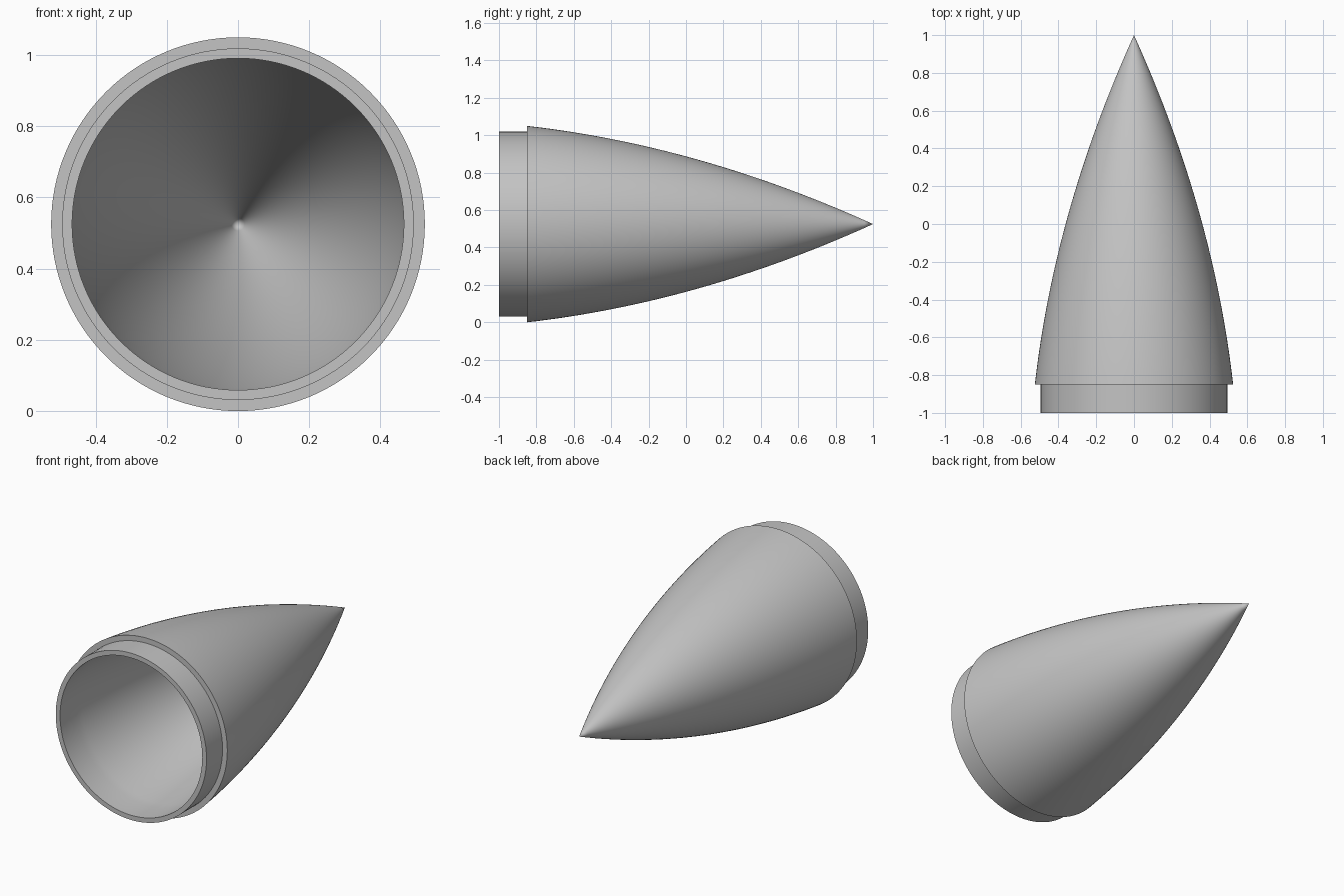
import bpy
import bmesh
import math
from mathutils import Vector

if "Cube" in bpy.data.objects:
    bpy.data.objects.remove(bpy.data.objects["Cube"], do_unlink=True)

RADIUS = 0.525
SHOULDER = 0.494
BORE = 0.466
FRONT, STEP, TIP = -1.0, -0.85, 1.0
SEGMENTS = 128
RINGS = 40


def parabola(base_radius, tip):
    """Blunt-free nose curve from the step to the tip, as (radius, y)."""
    points = []
    for i in range(RINGS + 1):
        t = i / RINGS
        x = 1 - t
        radius = base_radius * (2 * x - 0.75 * x * x) / 1.25
        points.append((radius, STEP + (tip - STEP) * t))
    return points


grey = bpy.data.materials.new("light grey")
grey.use_nodes = True
colour = (0.55, 0.55, 0.55, 1)
grey.diffuse_color = colour
grey.node_tree.nodes["Principled BSDF"].inputs["Base Color"].default_value = colour

# Wall section: outer curve from the tip, shoulder, open rim, bore, inner curve
profile = list(reversed(parabola(RADIUS, TIP)))
profile += [(SHOULDER, STEP), (SHOULDER, FRONT), (BORE, FRONT)]
profile += parabola(BORE, TIP - 0.08)

# Revolve the section around the long axis
bm = bmesh.new()
verts = [bm.verts.new((r, y, RADIUS)) for r, y in profile]
edges = [bm.edges.new(pair) for pair in zip(verts, verts[1:])]
bmesh.ops.spin(bm, geom=verts + edges, cent=Vector((0, 0, RADIUS)),
               axis=Vector((0, 1, 0)), angle=math.tau, steps=SEGMENTS)
bmesh.ops.remove_doubles(bm, verts=bm.verts, dist=0.0001)
bmesh.ops.dissolve_degenerate(bm, edges=bm.edges, dist=0.00001)

# Turn every face away from the solid wall, outer and inner skins alike
bmesh.ops.recalc_face_normals(bm, faces=bm.faces)
rim = min(bm.faces, key=lambda f: f.calc_center_median().y)
if rim.normal.y > 0:
    bmesh.ops.reverse_faces(bm, faces=bm.faces)

# Nose cone with shoulder
mesh = bpy.data.meshes.new("nose_cone")
bm.to_mesh(mesh)
bm.free()
mesh.materials.append(grey)
nose = bpy.data.objects.new("nose_cone", mesh)
bpy.context.collection.objects.link(nose)
for obj in bpy.context.selected_objects:
    obj.select_set(False)
nose.select_set(True)
bpy.context.view_layer.objects.active = nose
bpy.ops.object.shade_smooth_by_angle(angle=math.radians(30))
